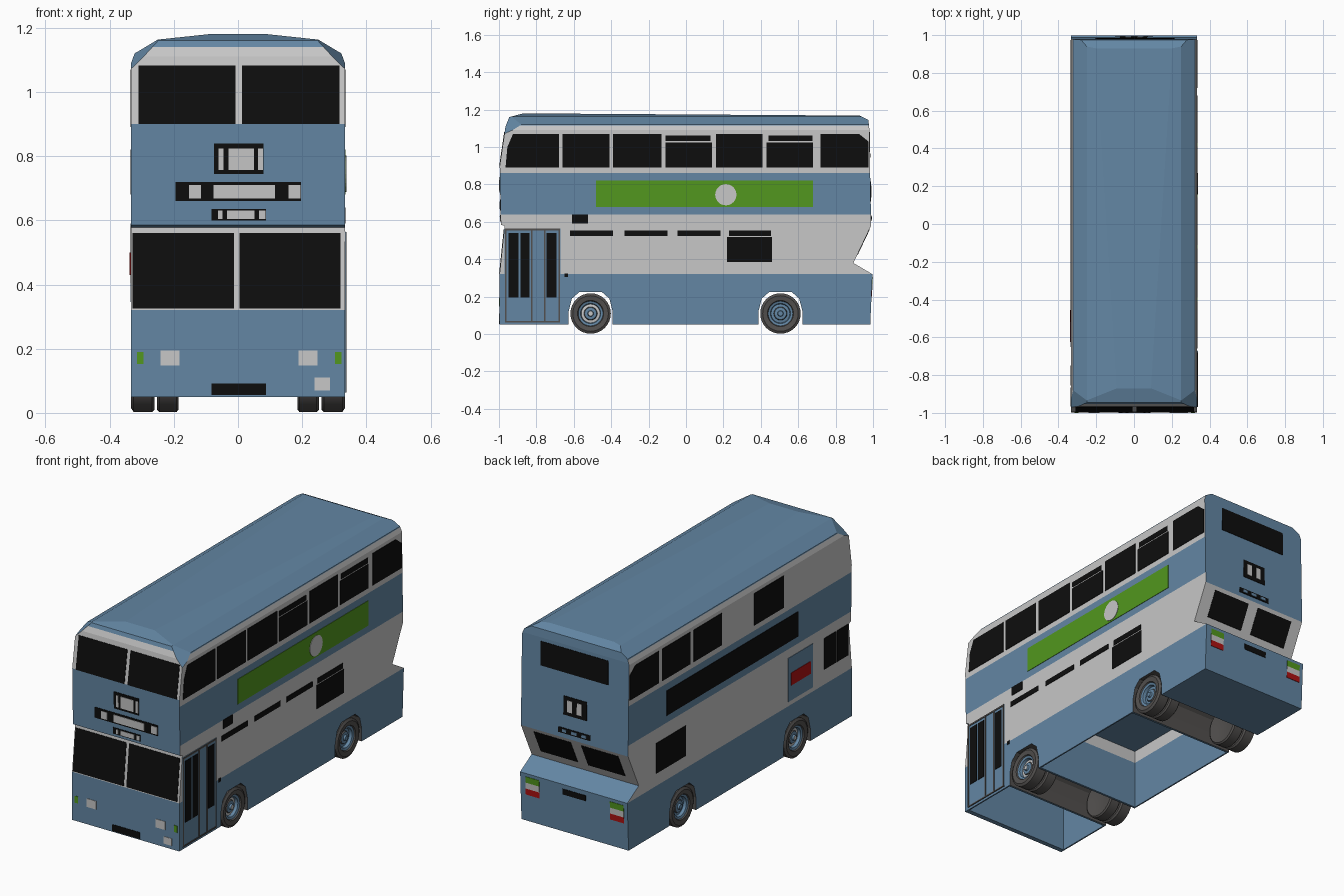
import bpy, bmesh, math
from mathutils import Vector

cube = bpy.data.objects.get("Cube")
if cube:
    bpy.data.objects.remove(cube, do_unlink=True)

HALF = 0.333


def material(name, r, g, b):
    m = bpy.data.materials.new(name)
    m.use_nodes = True
    m.diffuse_color = (r, g, b, 1)
    node = next(n for n in m.node_tree.nodes if n.type == "BSDF_PRINCIPLED")
    node.inputs["Base Color"].default_value = (r, g, b, 1)
    node.inputs["Roughness"].default_value = 0.7
    return m


BLUE = material("body blue", 0.125, 0.24, 0.37)
WHITE = material("off white", 0.57, 0.57, 0.57)
GREY = material("dark grey", 0.085, 0.08, 0.077)
BLACK = material("window black", 0.004, 0.004, 0.004)
GREEN = material("panel green", 0.085, 0.31, 0.013)
RED = material("lamp red", 0.42, 0.006, 0.006)


def link(name, bm, *mats):
    bmesh.ops.recalc_face_normals(bm, faces=bm.faces)
    mesh = bpy.data.meshes.new(name)
    bm.to_mesh(mesh)
    bm.free()
    for m in mats:
        mesh.materials.append(m)
    ob = bpy.data.objects.new(name, mesh)
    bpy.context.scene.collection.objects.link(ob)
    return ob


def solid(name, loop_a, loop_b, mat):
    """Closed prism between two matching loops."""
    bm = bmesh.new()
    a = [bm.verts.new(p) for p in loop_a]
    b = [bm.verts.new(p) for p in loop_b]
    bm.faces.new(a)
    bm.faces.new(b[::-1])
    for i in range(len(a)):
        j = (i + 1) % len(a)
        bm.faces.new((a[i], b[i], b[j], a[j]))
    return link(name, bm, mat)


def along_x(name, pts, width):
    return solid(name, [(-width, y, z) for y, z in pts], [(width, y, z) for y, z in pts], BLUE)


# Side outline of front and rear as (height, y), bottom to top
front_line = [(.05, -.997), (.32, -.997), (.578, -.97), (.585, -.99), (.9, -.996),
              (1.11, -.965), (1.16, -.945), (1.18, -.87)]
rear_line = [(.05, .985), (.32, .997), (.38, .895), (.58, .99), (1.1, .98), (1.145, .975), (1.168, .93)]


def lookup(line, z):
    for (z0, y0), (z1, y1) in zip(line, line[1:]):
        if z0 <= z <= z1:
            return y0 + (y1 - y0) * (z - z0) / (z1 - z0)


# Body: side outline intersected with the rounded roof section
body = along_x("body_shell", [(y, z) for z, y in front_line + rear_line[::-1]], 0.5)
half = [(HALF, 0), (HALF, 1.09), (.322, 1.12), (.25, 1.163), (.09, 1.18)]
section = half + [(-x, z) for x, z in half[::-1]]
helpers = [(solid("section_cutter", [(x, -2, z) for x, z in section],
                  [(x, 2, z) for x, z in section], BLUE), "INTERSECT")]

# Wheel tunnels and open underside bays
AXLES = (-.51, .505)
arch = [(.118, 0), (.118, .12), (.1, .19), (.06, .225)]
arch += [(-y, z) for y, z in arch[::-1]]
for c in AXLES:
    helpers.append((along_x("arch_cutter", [(c + y, z) for y, z in arch], 1), "DIFFERENCE"))
for y0, y1 in ((-.97, -.64), (-.38, .375)):
    helpers.append((along_x("bay_cutter", [(y0, 0), (y1, 0), (y1, .39), (y0, .39)], .325), "DIFFERENCE"))
for cutter, operation in helpers:
    mod = body.modifiers.new("cut", "BOOLEAN")
    mod.object, mod.operation, mod.solver = cutter, operation, "EXACT"
    cutter.hide_render = True
bpy.context.view_layer.update()
shaped = bpy.data.meshes.new_from_object(body.evaluated_get(bpy.context.evaluated_depsgraph_get()))
body.modifiers.clear()
body.data = shaped
for cutter, operation in helpers:
    bpy.data.objects.remove(cutter, do_unlink=True)

bm = bmesh.new()
bm.from_mesh(shaped)


def everything():
    return bm.verts[:] + bm.edges[:] + bm.faces[:]


# Bevelled front roof corners
for s in (1, -1):
    cut = bmesh.ops.bisect_plane(bm, geom=everything(), plane_co=(s * HALF, -.88, 1.11),
                                 plane_no=(s * .63, -.29, .69), clear_outer=True)
    edges = [e for e in cut["geom_cut"] if isinstance(e, bmesh.types.BMEdge)]
    bmesh.ops.holes_fill(bm, edges=edges, sides=0)

# Colour bands
for z in (.32, .58, .64, .86, .9, 1.115, 1.14):
    bmesh.ops.bisect_plane(bm, geom=everything(), plane_co=(0, 0, z), plane_no=(0, 0, 1))
bmesh.ops.bisect_plane(bm, geom=everything(), plane_co=(0, .88, 0), plane_no=(0, 1, 0))
bm.normal_update()


def paint(f):
    n, c = f.normal, f.calc_center_median()
    if c.z < .23 and abs(n.x) < .1 and any(abs(c.y - a) < .12 for a in AXLES):
        return 2
    if n.z < -.9 or c.z < .32 or (c.y > .88 and c.z < .381):
        return 0
    if c.z > 1.05 and abs(n.x) > .3 and n.y < -.1:
        return 0
    if n.y < -.5 and c.y < -.9:
        return 1 if c.z < .58 or .9 < c.z < 1.14 else 0
    if n.y > .5 and c.y > .8:
        return 1 if c.z < .58 else 0
    return 0 if .64 < c.z < .86 or c.z > 1.115 else 1


shaped.materials.clear()
for m in (BLUE, WHITE, GREY):
    shaped.materials.append(m)
for f in bm.faces:
    f.material_index = paint(f)
    f.smooth = False
bm.to_mesh(shaped)
bm.free()

# Thin plates laid on a wall of the body
walls = {
    "left": lambda u, z, d: (HALF + d, u, z),
    "right": lambda u, z, d: (-HALF - d, u, z),
    "front": lambda u, z, d: (u, lookup(front_line, z) - d, z),
    "rear": lambda u, z, d: (u, lookup(rear_line, z) + d, z),
}


def shape(name, wall, pts, mat, level=1):
    place = walls[wall]
    return solid(f"{wall}_{name}", [place(u, z, -.001) for u, z in pts],
                 [place(u, z, .0025 * level) for u, z in pts], mat)


def plates(name, wall, spans, z0, z1, mat, level=1):
    for a, b in spans:
        shape(name, wall, [(a, z0), (b, z0), (b, z1), (a, z1)], mat, level)


# Upper side windows
plates("upper_window", "left", [(-.66, -.41), (-.39, -.13), (.16, .41)], .89, 1.07, BLACK)
plates("vented_window", "left", [(-.11, .14), (.43, .68)], .89, 1.025, BLACK)
plates("window_vent", "left", [(-.11, .13), (.44, .675)], 1.032, 1.062, BLACK)
shape("corner_window", "left", [(-.965, .89), (-.68, .89), (-.68, 1.07), (-.925, 1.07), (-.955, 1.0)], BLACK)
plates("upper_window", "right", [(.16, .41), (.44, .69), (-.39, -.13)], .89, 1.07, BLACK)
for wall in ("left", "right"):
    shape("rear_corner_window", wall, [(.72, .89), (.975, .89), (.975, 1.03), (.925, 1.07), (.72, 1.07)], BLACK)

# Left side: banner, disc, vents, lower window
plates("banner", "left", [(-.48, .68)], .68, .82, GREEN)
ring = [(.213 + .057 * math.cos(i * math.tau / 24), .745 + .057 * math.sin(i * math.tau / 24)) for i in range(24)]
shape("banner_disc", "left", ring, WHITE, 2)
plates("side_sign", "left", [(-.61, -.525)], .59, .64, BLACK)
plates("slit_window", "left", [(-.62, -.39), (-.33, -.1), (-.045, .185), (.23, .455)], .525, .555, BLACK)
plates("lower_window", "left", [(.22, .46)], .385, .518, BLACK)
plates("door_button", "left", [(-.65, -.63)], .305, .325, BLACK)

# Entrance door
plates("door", "left", [(-.97, -.67)], .065, .565, BLUE)
plates("door_post", "left", [(y - .004, y + .004) for y in (-.965, -.825, -.755, -.677)], .065, .56, GREY, 2)
plates("door_rail", "left", [(-.969, -.673)], .555, .564, GREY, 2)
plates("door_sill", "left", [(-.969, -.673)], .063, .07, GREY, 2)
plates("door_glass", "left", [(-.95, -.895), (-.885, -.838), (-.745, -.692)], .195, .54, BLACK, 2)

# Right side: banner, window, hatch, cab windows
plates("banner", "right", [(-.52, .65)], .68, .82, BLACK)
plates("lower_window", "right", [(.48, .74)], .39, .56, BLACK)
plates("hatch", "right", [(-.65, -.43)], .345, .59, BLUE)
plates("hatch_stripe", "right", [(-.625, -.455)], .43, .5, RED, 2)
plates("cab_window", "right", [(-.855, -.75), (-.965, -.865)], .405, .58, BLACK)

# Front windows, signs, lamps
plates("upper_window", "front", [(-.31, -.008), (.012, .317)], .9, 1.083, BLACK)
plates("windscreen", "front", [(-.328, -.012), (.005, .32)], .325, .56, BLACK)
for name, z0, z1, board, faces in (
        ("number_sign", .745, .84, (-.075, .08), [(-.06, -.045), (-.03, .05), (.062, .078)]),
        ("route_sign", .66, .72, (-.195, .197), [(-.153, -.115), (-.077, .115), (.158, .195)]),
        ("small_sign", .6, .636, (-.082, .087), [(-.062, -.048), (-.034, .052), (.066, .085)])):
    inset = .13 * (z1 - z0)
    plates(name, "front", [board], z0, z1, BLACK)
    plates(name + "_face", "front", faces, z0 + inset, z1 - inset * 1.3, WHITE, 2)
plates("headlight", "front", [(-.242, -.183), (.188, .247)], .148, .195, WHITE)
plates("fog_light", "front", [(.238, .287)], .07, .11, WHITE)
plates("indicator", "front", [(-.315, -.295), (.302, .322)], .152, .19, GREEN)
plates("number_plate", "front", [(-.083, .088)], .055, .092, BLACK)

# Rear windows, sign, lamps
plates("upper_window", "rear", [(-.205, .215)], .945, 1.08, BLACK)
plates("lower_window", "rear", [(-.265, -.035), (.03, .26)], .425, .56, BLACK)
plates("number_sign", "rear", [(-.075, .07)], .71, .815, BLACK)
plates("number_sign_face", "rear", [(-.045, -.015), (.015, .045)], .73, .795, WHITE, 2)
plates("small_sign", "rear", [(-.1, .1)], .605, .635, BLACK)
plates("small_sign_face", "rear", [(-.075, -.045), (-.015, .02), (.05, .075)], .612, .628, BLUE, 2)
plates("number_plate", "rear", [(-.075, .07)], .263, .295, BLACK)
for i, mat in enumerate((RED, WHITE, GREEN)):
    z = .2 + .034 * i
    plates("lamp", "rear", [(-.31, -.225), (.215, .3)], z, z + .034, mat)


# Wheels turned from a radius and depth profile, colour index per ring
def wheel(name, y, side, profile, mats, steps=32):
    bm = bmesh.new()
    rings = []
    for r, x, _ in profile:
        rings.append([bm.verts.new((side * x, y + r * math.cos(i * math.tau / steps),
                                    .11 + r * math.sin(i * math.tau / steps))) for i in range(steps)])
    for a, b, p in zip(rings, rings[1:], profile[1:]):
        for i in range(steps):
            j = (i + 1) % steps
            f = bm.faces.new((a[i], a[j], b[j], b[i]))
            f.material_index = p[2]
    bmesh.ops.remove_doubles(bm, verts=bm.verts, dist=1e-5)
    ob = link(name, bm, *mats)
    bpy.ops.object.select_all(action="DESELECT")
    ob.select_set(True)
    bpy.context.view_layer.objects.active = ob
    bpy.ops.object.shade_smooth_by_angle(angle=math.radians(30))


outer = [(0, .322, 2), (.013, .322, 2), (.016, .312, 1), (.032, .31, 1), (.036, .304, 0),
         (.05, .302, 2), (.054, .318, 1), (.066, .322, 1), (.07, .329, 0), (.095, .333, 0),
         (.108, .325, 0), (.108, .268, 0), (.1, .26, 0), (0, .26, 0)]
inner = [(0, .252, 0), (.1, .252, 0), (.108, .245, 0), (.108, .192, 0), (.1, .185, 0),
         (.06, .19, 0), (0, .2, 0)]
for y, label, accent in ((AXLES[0], "front", WHITE), (AXLES[1], "rear", BLUE)):
    for side, hand in ((1, "left"), (-1, "right")):
        wheel(f"{label}_{hand}_outer_wheel", y, side, outer, (GREY, BLUE, accent))
        wheel(f"{label}_{hand}_inner_wheel", y, side, inner, (GREY,))
